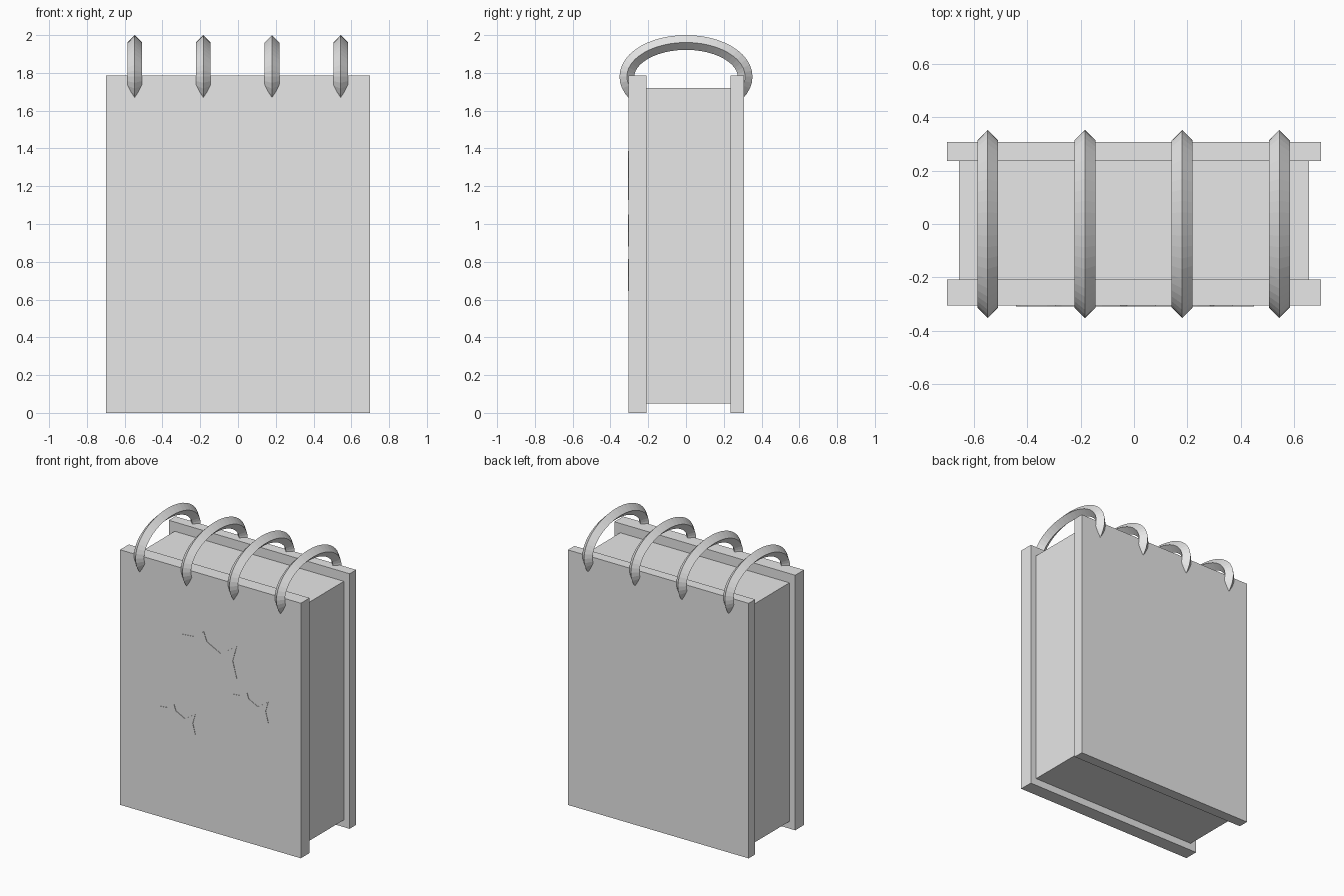
import bpy
import bmesh
import math

if "Cube" in bpy.data.objects:
    bpy.data.objects.remove(bpy.data.objects["Cube"])

grey = bpy.data.materials.new("plain grey")
grey.diffuse_color = (0.8, 0.8, 0.8, 1)
grey.use_nodes = True
grey.node_tree.nodes["Principled BSDF"].inputs["Base Color"].default_value = grey.diffuse_color


def add_object(name, bm):
    bmesh.ops.recalc_face_normals(bm, faces=bm.faces)
    mesh = bpy.data.meshes.new(name)
    bm.to_mesh(mesh)
    bm.free()
    mesh.materials.append(grey)
    obj = bpy.data.objects.new(name, mesh)
    bpy.context.collection.objects.link(obj)
    return obj


def box(name, half_width, y0, y1, z0, z1):
    bm = bmesh.new()
    bmesh.ops.create_cube(bm, size=1)
    for v in bm.verts:
        v.co.x *= 2 * half_width
        v.co.y = y0 if v.co.y < 0 else y1
        v.co.z = z0 if v.co.z < 0 else z1
    return add_object(name, bm)


# Covers and page block
box("front_cover", 0.70, -0.305, -0.208, 0, 1.785)
box("back_cover", 0.70, 0.235, 0.307, 0, 1.785)
box("page_block", 0.655, -0.208, 0.235, 0.05, 1.72)


# Binding rings: diamond section swept round an ellipse
def ring(name, x, a=0.313, b=0.181, z=1.78, r=0.039, steps=48):
    bm = bmesh.new()
    loops = []
    for i in range(steps):
        t = 2 * math.pi * i / steps
        ny, nz = b * math.cos(t), a * math.sin(t)
        n = math.hypot(ny, nz)
        ny, nz = ny / n, nz / n
        cy, cz = a * math.cos(t), z + b * math.sin(t)
        loops.append([bm.verts.new((x + s * r, cy + d * r * ny, cz + d * r * nz))
                      for s, d in ((1, 0), (0, 1), (-1, 0), (0, -1))])
    for i in range(steps):
        p, q = loops[i], loops[(i + 1) % steps]
        for k in range(4):
            m = (k + 1) % 4
            bm.faces.new((p[k], p[m], q[m], q[k]))
    return add_object(name, bm)


for i in range(4):
    ring(f"binding_ring_{i + 1}", -0.547 + i * 0.3635)

# Fish outline, measured from the notch of the tail
FISH = [(-0.47, 0), (-0.445, 0.045), (-0.402, 0.08), (-0.294, 0.09),
        (-0.224, 0.143), (-0.20, 0.079), (-0.093, 0.025), (0.031, 0.107),
        (0, 0), (0.031, -0.116), (-0.093, -0.025), (-0.2, -0.079),
        (-0.294, -0.09), (-0.402, -0.08), (-0.445, -0.045)]


# Thin raised fish plates on the front cover
def fish(name, x, z, s):
    bm = bmesh.new()
    face = bm.faces.new([bm.verts.new((x + px * s, -0.304, z + pz * s))
                         for px, pz in FISH])
    out = bmesh.ops.extrude_face_region(bm, geom=[face])
    for v in out["geom"]:
        if isinstance(v, bmesh.types.BMVert):
            v.co.y = -0.308
    return add_object(name, bm)


fish("large_fish_plate", 0.174, 1.243, 1.0)
fish("right_fish_plate", 0.429, 0.957, 0.65)
fish("left_fish_plate", -0.135, 0.722, 0.65)
